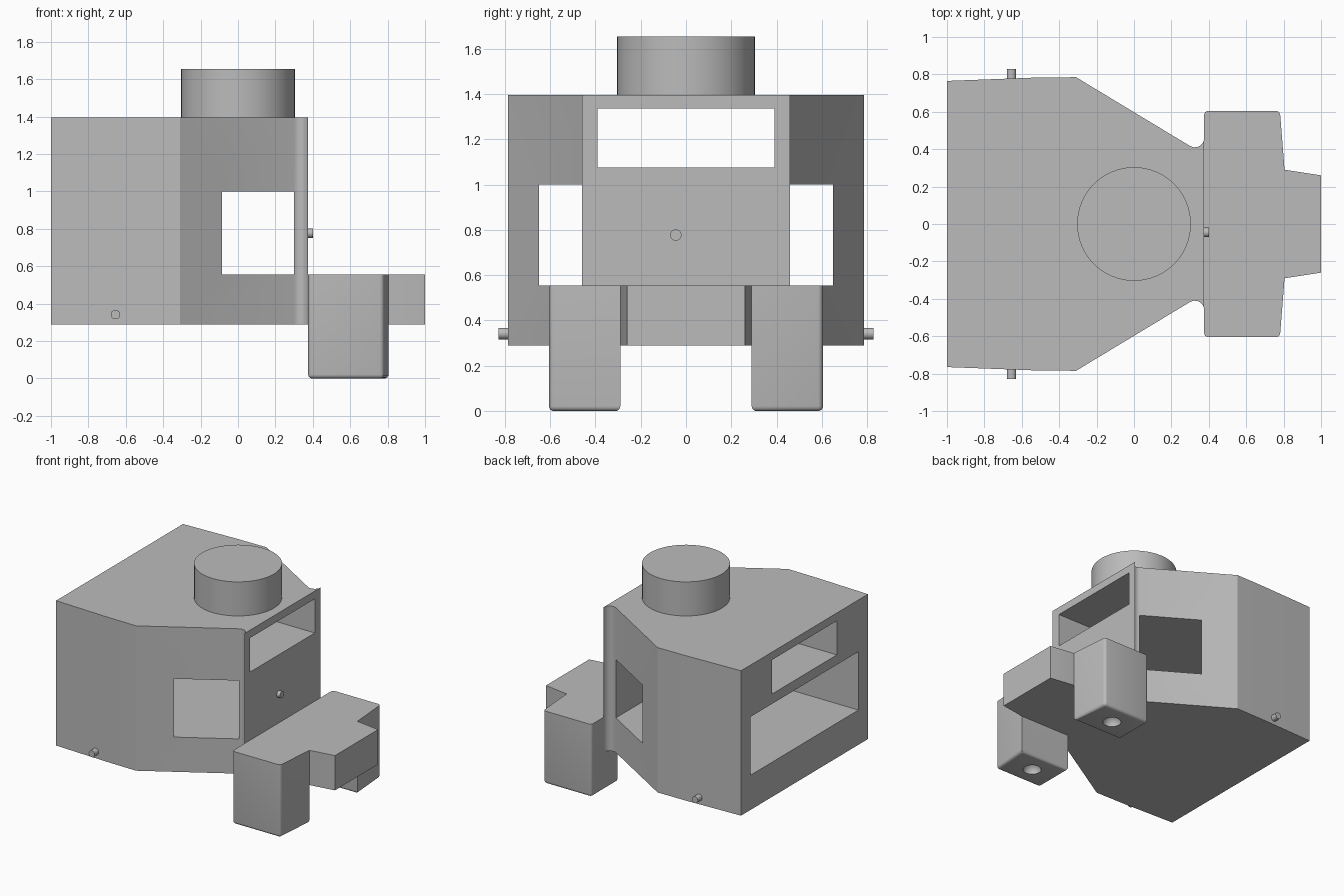
import bpy, bmesh, math
from mathutils import Matrix, Vector

if "Cube" in bpy.data.objects:
    bpy.data.objects.remove(bpy.data.objects["Cube"])

grey = bpy.data.materials.new("plain grey")
grey.use_nodes = True
colour = (0.5, 0.5, 0.5, 1)
grey.diffuse_color = colour
grey.node_tree.nodes["Principled BSDF"].inputs["Base Color"].default_value = colour


def finish(name, bm):
    """Turn a bmesh into a grey object."""
    bmesh.ops.recalc_face_normals(bm, faces=bm.faces)
    mesh = bpy.data.meshes.new(name)
    bm.to_mesh(mesh)
    bm.free()
    ob = bpy.data.objects.new(name, mesh)
    bpy.context.collection.objects.link(ob)
    mesh.materials.append(grey)
    return ob


def prism(outline, z0, z1):
    """Extrude a plan outline between two heights."""
    bm = bmesh.new()
    base = bm.faces.new([bm.verts.new((x, y, z0)) for x, y in outline])
    top = bmesh.ops.extrude_face_region(bm, geom=[base])["geom"]
    verts = [v for v in top if isinstance(v, bmesh.types.BMVert)]
    bmesh.ops.translate(bm, verts=verts, vec=(0, 0, z1 - z0))
    return bm


def both_sides(half):
    return half + [(x, -y) for x, y in reversed(half)]


def cylinder(name, radius, start, end, segments=32):
    start, end = Vector(start), Vector(end)
    axis = end - start
    turn = axis.to_track_quat("Z", "Y").to_matrix().to_4x4()
    bm = bmesh.new()
    bmesh.ops.create_cone(bm, cap_ends=True, segments=segments, radius1=radius,
                          radius2=radius, depth=axis.length,
                          matrix=Matrix.Translation((start + end) / 2) @ turn)
    return finish(name, bm)


def box(name, x0, x1, half_y, z0, z1):
    rect = [(x0, half_y), (x1, half_y)]
    return finish(name, prism(both_sides(rect), z0, z1))


def cut(ob, cutter):
    """Subtract the cutter, then discard it."""
    mod = ob.modifiers.new("cut", "BOOLEAN")
    mod.operation = "DIFFERENCE"
    mod.solver = "EXACT"
    mod.object = cutter
    bpy.context.view_layer.objects.active = ob
    bpy.ops.object.modifier_apply(modifier=mod.name)
    bpy.data.objects.remove(cutter)


FRONT, FLOOR, DECK, ROOF = 0.375, 0.29, 0.555, 1.395

# Cabin body: tapered plan that flares out again in a small concave curve
half = [(-1, 0.765), (-0.55, 0.782), (-0.31, 0.785)]
for i in range(9):
    a = math.radians(239.3 + i * (360 - 239.3) / 8)
    half.append((0.325 + 0.05 * math.cos(a), 0.46 + 0.05 * math.sin(a)))
body = finish("cabin_body", prism(both_sides(half), FLOOR, ROOF))

# Large open bay breaking through the tapered sides, and the upper window tunnel
cut(body, box("bay_cutter", -1.2, 0.3, 0.65, DECK, 1.0))
cut(body, box("window_cutter", -1.2, 0.6, 0.39, 1.075, 1.335))
parts = [body]

# Nose deck between the legs
nose = [(FRONT, 0.29), (0.805, 0.29), (1, 0.26)]
parts.append(finish("nose_deck", prism(both_sides(nose), FLOOR, DECK)))

# Legs with rounded outer corners, rounded feet and a round socket underneath
for side, name in ((1, "left_leg"), (-1, "right_leg")):
    plan = [(FRONT, 0.29), (FRONT, 0.605), (0.78, 0.605), (0.805, 0.29)]
    bm = prism([(x, y * side) for x, y in plan], 0, DECK)
    rounded = []
    for e in bm.edges:
        a, b = (v.co for v in e.verts)
        foot = a.z < 0.01 and b.z < 0.01
        corner = abs(a.z - b.z) > 0.1 and abs(a.y) > 0.5
        if foot or corner:
            rounded.append(e)
    bmesh.ops.bevel(bm, geom=rounded, offset=0.022, segments=4,
                    profile=0.5, affect="EDGES")
    leg = finish(name, bm)
    ball = bmesh.new()
    bmesh.ops.create_uvsphere(ball, u_segments=32, v_segments=16, radius=0.065,
                              matrix=Matrix.Translation((0.58, 0.445 * side, 0)))
    cut(leg, finish("socket_cutter", ball))
    parts.append(leg)

    # Side pin low on the cabin wall
    parts.append(cylinder(name.replace("leg", "pin"), 0.025,
                          (-0.655, 0.75 * side, 0.342), (-0.655, 0.828 * side, 0.342)))

# Roof drum and front pin
parts.append(cylinder("roof_drum", 0.304, (0, 0, ROOF), (0, 0, 1.655), 64))
parts.append(cylinder("front_pin", 0.025, (0.34, -0.045, 0.777), (0.402, -0.045, 0.777)))

# Smooth shading with sharp edges kept
bpy.ops.object.select_all(action="DESELECT")
for ob in parts:
    ob.select_set(True)
bpy.context.view_layer.objects.active = body
bpy.ops.object.shade_smooth_by_angle(angle=math.radians(28))
